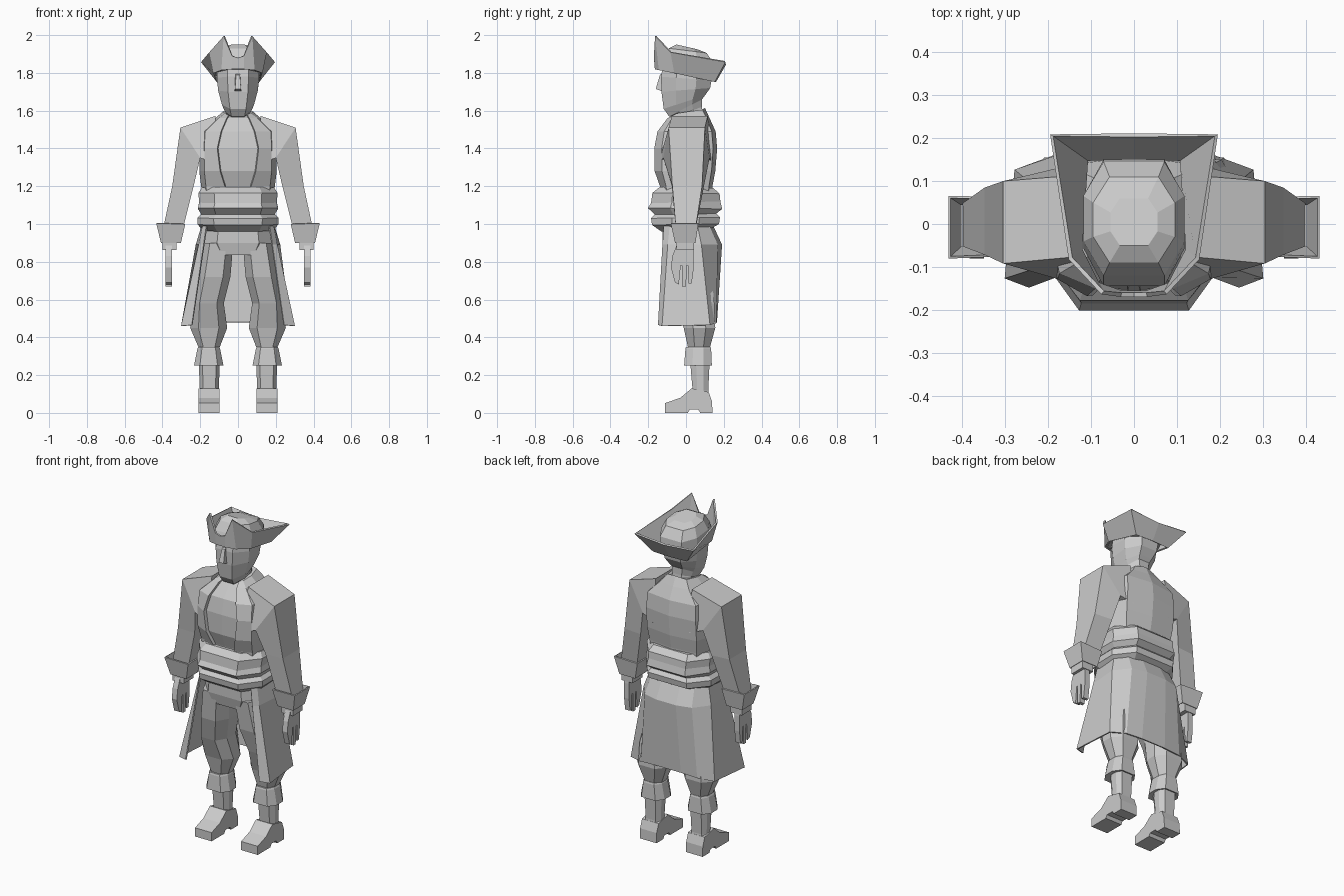
import bpy, bmesh


def loft(name, rings, caps=True, closed=True, mirror=False, thick=0):
    """Skin a list of equal-length point rings into a flat-shaded object."""
    bm = bmesh.new()
    vs = [[bm.verts.new(p) for p in r] for r in rings]
    n = len(rings[0])
    for a, b in zip(vs, vs[1:]):
        for i in range(n if closed else n - 1):
            j = (i + 1) % n
            bm.faces.new((a[i], a[j], b[j], b[i]))
    if caps:
        bm.faces.new(vs[0])
        bm.faces.new(vs[-1])
    bmesh.ops.recalc_face_normals(bm, faces=bm.faces)
    me = bpy.data.meshes.new(name)
    bm.to_mesh(me)
    bm.free()
    ob = bpy.data.objects.new(name, me)
    bpy.context.collection.objects.link(ob)
    if thick:
        m = ob.modifiers.new("thickness", 'SOLIDIFY')
        m.thickness = thick
        m.offset = 0
    if mirror:
        ob.modifiers.new("mirror", 'MIRROR').use_mirror_merge = False
    return ob


def octo(zf, zb, w, yf, yb, k=0.5, cx=0):
    """Eight-sided ring; zf / zb are the heights at the front and the back."""
    half = [(k, 0), (1, .3), (1, .7), (k, 1)]
    pts = half + [(-x, t) for x, t in reversed(half)]
    return [(cx + x * w, yf + (yb - yf) * t, zf + (zb - zf) * t) for x, t in pts]


def sym(half):
    """Complete a half ring that starts and ends on x = 0."""
    return half + [(-x, y, z) for x, y, z in reversed(half[1:-1])]


def plate(name, profile, x0, x1):
    """Side (y, z) profile extruded across x, on both sides of the body."""
    return loft(name, [[(x, y, z) for y, z in profile] for x in (x0, x1)], mirror=True)


# head and neck
loft("head", [octo(*r) for r in (
    (1.53, 1.57, .075, -.06, .09), (1.565, 1.62, .06, -.07, .085),
    (1.57, 1.66, .07, -.09, .085), (1.61, 1.68, .085, -.118, .10),
    (1.70, 1.72, .105, -.13, .128), (1.78, 1.76, .112, -.132, .135),
    (1.85, 1.80, .11, -.12, .13))])
loft("nose", [[(-.018, -.12, 1.70), (.018, -.12, 1.70), (.016, -.16, 1.715), (-.016, -.16, 1.715)],
              [(-.014, -.12, 1.80), (.014, -.12, 1.80), (.01, -.138, 1.79), (-.01, -.138, 1.79)]])

# cocked hat: crown and turned-up brim
loft("hat_crown", [octo(*r) for r in (
    (1.82, 1.77, .118, -.145, .15, .6), (1.88, 1.85, .118, -.12, .145, .6),
    (1.93, 1.905, .095, -.09, .11, .6), (1.95, 1.925, .055, -.05, .06, .6))])
loft("hat_brim", [
    sym([(0, .155, 1.755), (.11, .15, 1.755), (.125, -.06, 1.80), (.085, -.14, 1.815),
         (.03, -.16, 1.82), (0, -.16, 1.82)]),
    sym([(0, .207, 1.845), (.192, .207, 1.86), (.148, -.08, 1.91), (.073, -.16, 1.995),
         (.03, -.165, 1.89), (0, -.165, 1.88)])], caps=False, thick=.01)


# jacket body with recessed shirt front
def body(z, xp, w, yf, yb, tilt=0):
    return sym([(0, yf + .012, z - tilt), (xp, yf + .015, z - tilt), (xp + .005, yf - .003, z - tilt),
                (w * .87, yf * .78, z - tilt / 2), (w, .01, z),
                (w * .8, yb * .87, z + tilt / 2), (0, yb, z + tilt)])


loft("jacket_body", [body(*r) for r in (
    (1.15, .06, .19, -.13, .135), (1.20, .065, .195, -.135, .14), (1.28, .09, .205, -.163, .155),
    (1.40, .105, .205, -.165, .165), (1.49, .085, .20, -.148, .157),
    (1.56, .055, .12, -.095, .125), (1.595, .045, .08, -.065, .10, .02))])


# sleeves: four-sided rings given by outer and inner edges
def quad(xo, zo, yo, xi, zi, yi):
    return [(xo, yo[0], zo), (xo, yo[1], zo), (xi, yi[1], zi), (xi, yi[0], zi)]


loft("sleeve", [quad(*r) for r in (
    (.12, 1.572, (-.075, .115), .12, 1.32, (-.145, .145)),
    (.305, 1.51, (-.092, .10), .20, 1.35, (-.12, .125)),
    (.348, 1.20, (-.072, .085), .235, 1.20, (-.075, .095)),
    (.40, .96, (-.052, .048), .295, .96, (-.052, .048)))], mirror=True)
loft("sleeve_cuff", [quad(*r) for r in (
    (.43, 1.005, (-.078, .063), .282, 1.0, (-.072, .06)),
    (.405, .90, (-.055, .047), .305, .90, (-.055, .047)))], caps=False, mirror=True, thick=.008)
loft("wrist", [quad(.40, z, (-.05, .042), .325, z, (-.05, .042)) for z in (.97, .862)], mirror=True)
plate("hand", [(-.045, .90), (.035, .90), (.04, .85), (.04, .76), (.03, .685), (.014, .685),
               (.01, .78), (.004, .78), (0, .67), (-.02, .67), (-.022, .78), (-.028, .78),
               (-.038, .68), (-.058, .69), (-.08, .77), (-.072, .83)], .35, .383)

# wrapped waist sash in two rolls
loft("sash", [octo(*r) for r in (
    (.96, .98, .185, -.13, .14, .6), (.995, 1.0, .213, -.18, .175, .6),
    (1.03, 1.035, .215, -.185, .18, .6), (1.05, 1.055, .195, -.165, .16, .6),
    (1.085, 1.08, .213, -.202, .192, .6), (1.11, 1.12, .205, -.185, .182, .6),
    (1.165, 1.16, .21, -.178, .178, .6), (1.195, 1.19, .19, -.14, .145, .6))])

# coat skirt, open at the front
top = [(.165, -.115, .99), (.185, -.085, .99), (.19, .06, .99), (.14, .12, .99), (.06, .14, .99)]
mid = [(.18, -.122, .89), (.205, -.095, .89), (.22, .08, .89), (.155, .165, .89), (.065, .187, .89)]
low = [(.243, -.145, .465), (.298, -.125, .46), (.275, .125, .465), (.185, .157, .475), (.08, .16, .48)]
loft("coat_skirt", [r + [(-x, y, z) for x, y, z in reversed(r)] for r in (top, mid, low)],
     caps=False, closed=False, thick=.008)

# breeches
loft("breeches_seat", [octo(*r) for r in (
    (1.0, 1.0, .17, -.125, .13, .6), (.90, .90, .185, -.125, .14, .6), (.835, .835, .17, -.11, .13, .5))])
loft("breeches_leg", [octo(z, z, w, yf, yb, .55, cx) for z, cx, w, yf, yb in (
    (.90, .105, .08, -.12, .12), (.72, .128, .088, -.10, .135), (.58, .158, .083, -.06, .15),
    (.45, .155, .098, -.012, .155), (.34, .153, .053, .012, .125))], mirror=True)

# boots
loft("boot_top", [octo(z, z, w, yf, yb, .6, cx) for z, cx, w, yf, yb in (
    (.35, .155, .055, .0, .13), (.34, .155, .06, -.003, .133),
    (.25, .155, .078, -.01, .137), (.255, .152, .05, .03, .12))], mirror=True)
loft("boot_shaft", [octo(z, z, w, yf, yb, .65, .152) for z, w, yf, yb in (
    (.27, .056, .022, .125), (.12, .05, .035, .118), (.06, .05, .03, .125))], mirror=True)
plate("boot_foot", [(-.11, 0), (-.11, .052), (-.03, .08), (.03, .13), (.12, .11), (.138, .06),
                    (.14, 0), (.075, 0), (.065, .018), (.02, .018), (.01, 0)], .098, .208)
